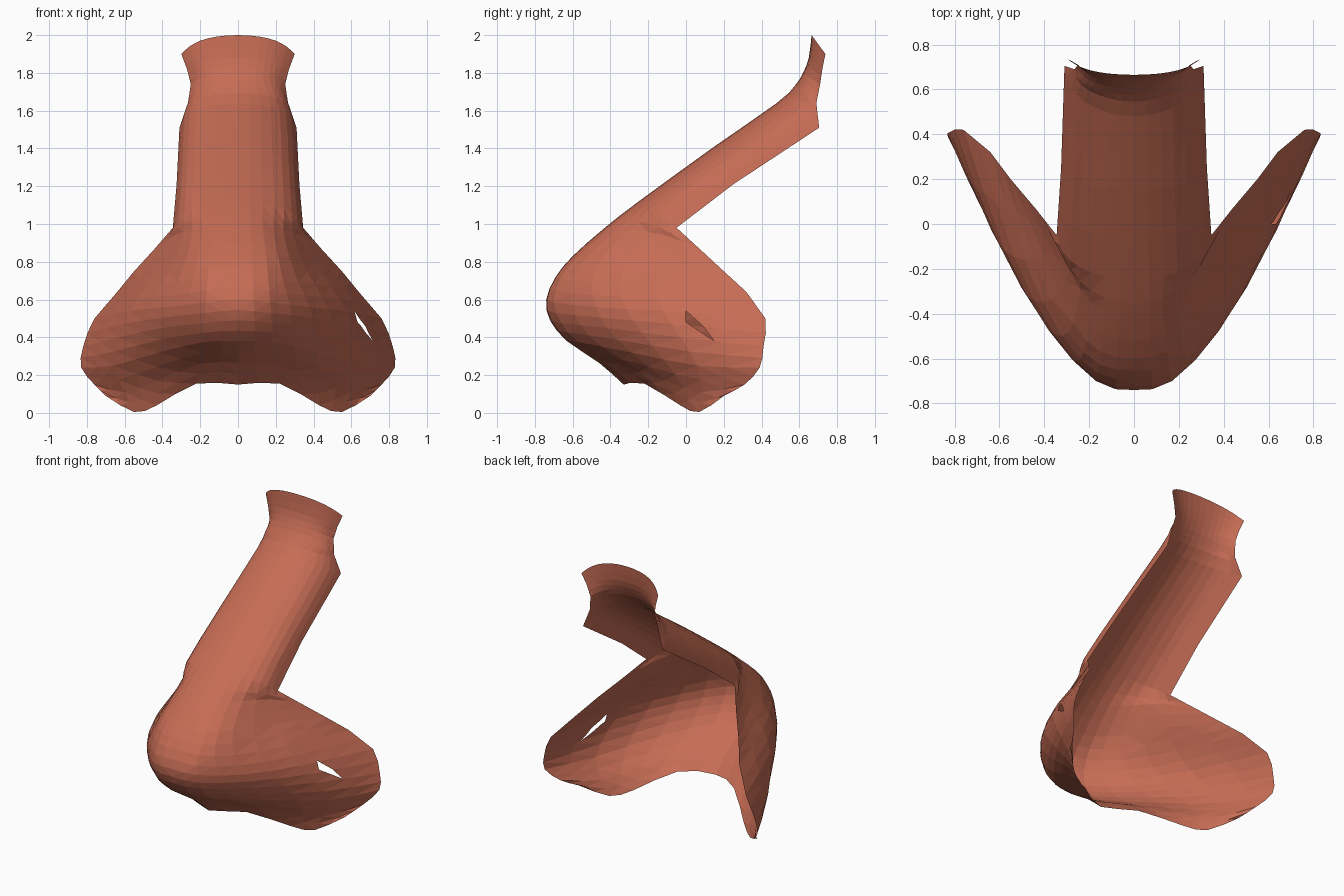
import bpy, bmesh
from mathutils import Vector

if "Cube" in bpy.data.objects:
    bpy.data.objects.remove(bpy.data.objects["Cube"])

# Bridge rows: centre y, z, then the side edge x, y, z
BRIDGE = [
    (.665, 2.0, .30, .738, 1.9), (.65, 1.88, .27, .722, 1.82),
    (.62, 1.80, .25, .71, 1.74), (.575, 1.73, .265, .69, 1.64),
    (.48, 1.64, .31, .705, 1.51), (.15, 1.41, .325, .25, 1.21),
    (-.25, 1.12, .345, -.05, .98)]
# Tip and wing rows: centre y, z, then four points out to the side edge
WINGS = [
    (-.43, .98, .13, -.40, .98, .24, -.29, .97, .335, -.11, .94, .44, .07, .87),
    (-.60, .83, .15, -.57, .83, .27, -.44, .83, .40, -.14, .80, .55, .20, .75),
    (-.69, .72, .16, -.665, .71, .32, -.50, .69, .49, -.16, .67, .64, .32, .64),
    (-.74, .60, .17, -.70, .585, .38, -.475, .56, .575, -.12, .54, .76, .42, .50),
    (-.72, .49, .18, -.66, .475, .40, -.42, .45, .635, -.03, .40, .82, .41, .35),
    (-.63, .38, .18, -.57, .375, .42, -.29, .32, .66, .06, .25, .83, .39, .24),
    (-.46, .265, .20, -.36, .26, .43, -.11, .17, .60, .085, .11, .76, .31, .15),
    (-.33, .15, .22, -.22, .155, .43, -.03, .04, .55, .07, .005, .70, .20, .09)]
HOLE = [(0, .54), (0, .48), (.15, .38), (.09, .46)]   # slit in one wing, y and z


def catmull(p, t):
    i = min(int(t), len(p) - 2)
    u = t - i
    b, c = p[i], p[i + 1]
    a = p[i - 1] if i else 2 * b - c
    d = p[i + 2] if i + 2 < len(p) else 2 * c - b
    return .5 * (2 * b + (c - a) * u + (2 * a - 5 * b + 4 * c - d) * u * u
                 + (3 * b - a - 3 * c + d) * u ** 3)


def refine(pts):
    return [catmull(pts, k / 2) for k in range(2 * len(pts) - 1)]


def full_row(half):
    return refine([Vector((-v.x, v.y, v.z)) for v in reversed(half[1:])] + half)


rows = []
for n, (cy, cz, ex, ey, ez) in enumerate(BRIDGE):
    side = .86 if n < 3 else .91
    half = [Vector((ex * fx, cy + (ey - cy) * f, cz + (ez - cz) * f))
            for fx, f in ((0, 0), (.38, .08), (side - .2, .29), (side, .61), (1, 1))]
    rows.append(full_row(half))
for w in WINGS:
    half = [Vector((0, w[0], w[1]))] + [Vector(w[k:k + 3]) for k in (2, 5, 8, 11)]
    rows.append(full_row(half))

# Round the shell lengthwise too; the side edges keep their straight runs
columns = [refine(list(c)) for c in zip(*rows)]
for c in (columns[0], columns[-1]):
    for k in range(1, 21, 2):
        c[k] = (c[k - 1] + c[k + 1]) / 2
rows = list(zip(*columns))

# Open shell from the rows
bm = bmesh.new()
grid = [[bm.verts.new(p) for p in r] for r in rows]
for a, b in zip(grid, grid[1:]):
    for j in range(len(a) - 1):
        bm.faces.new((a[j], b[j], b[j + 1], a[j + 1]))
bmesh.ops.triangulate(bm, faces=bm.faces[:])

# Cut the slit: split nearby faces along its sides, remove the inside
sides = []
for (y0, z0), (y1, z1) in zip(HOLE, HOLE[1:] + HOLE[:1]):
    sides.append((Vector((0, y0, z0)), Vector((0, z1 - z0, y0 - y1))))


def near(f):
    return (f.calc_center_median() - Vector((.65, .07, .46))).length < .22


for co, no in sides:
    fs = [f for f in bm.faces if near(f)]
    geom = fs + list({e for f in fs for e in f.edges}) + list({v for f in fs for v in f.verts})
    bmesh.ops.bisect_plane(bm, geom=geom, plane_co=co, plane_no=no, dist=1e-5)
inside = []
for f in bm.faces:
    c = f.calc_center_median()
    if c.x > .4:
        d = [(c - co).dot(no) for co, no in sides]
        if all(v > 0 for v in d) or all(v < 0 for v in d):
            inside.append(f)
bmesh.ops.delete(bm, geom=inside, context='FACES')

me = bpy.data.meshes.new("nose_shell")
bm.to_mesh(me)
bm.free()
skin = bpy.data.materials.new("terracotta")
skin.diffuse_color = (.56, .15, .09, 1)
skin.use_nodes = True
skin.node_tree.nodes["Principled BSDF"].inputs["Base Color"].default_value = skin.diffuse_color
me.materials.append(skin)
bpy.context.collection.objects.link(bpy.data.objects.new("nose_shell", me))
